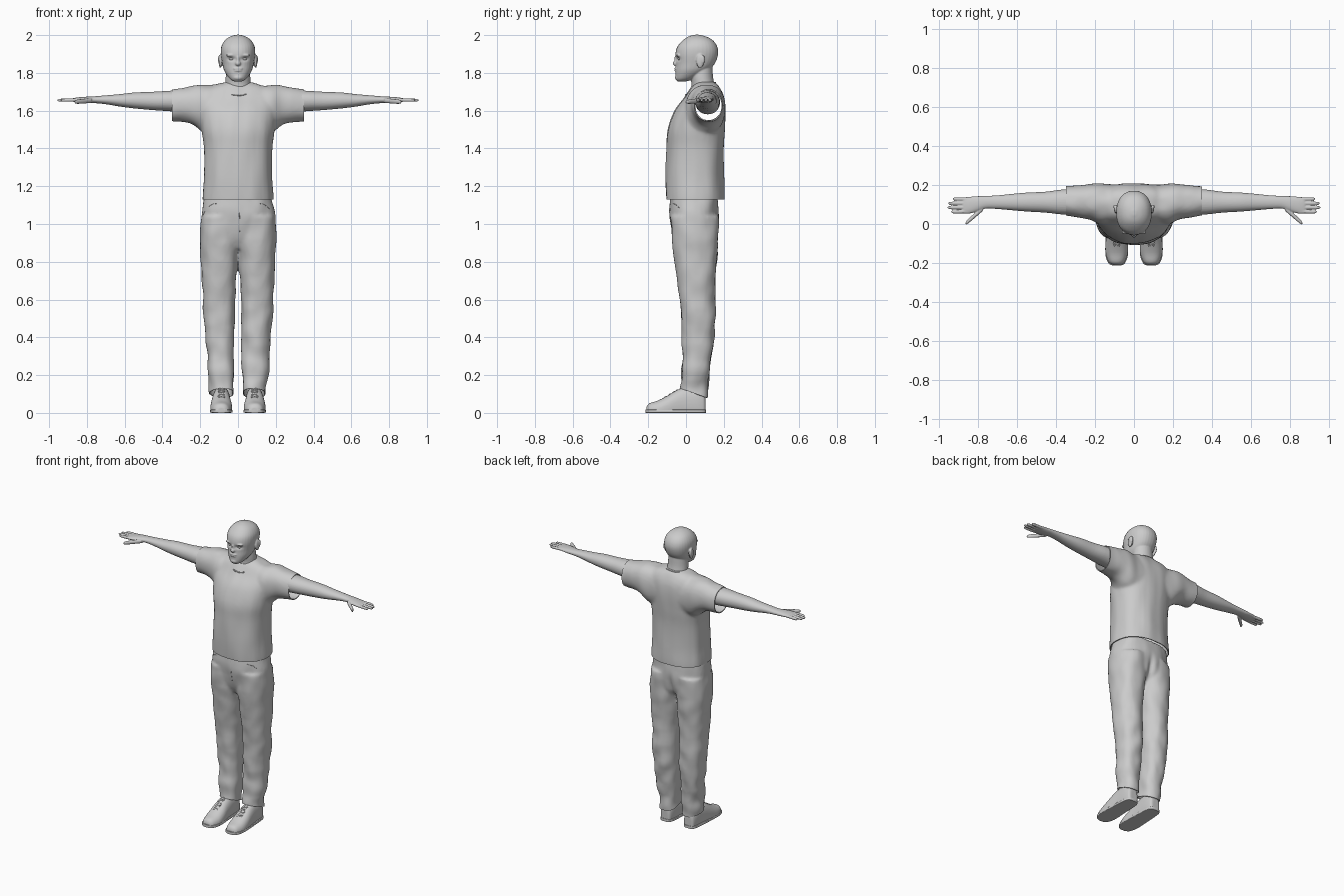
import bpy, bmesh, math
from mathutils import Vector, noise

if "Cube" in bpy.data.objects:
    bpy.data.objects.remove(bpy.data.objects["Cube"])

grey = bpy.data.materials.new("plain_grey")
grey.use_nodes = True
grey.diffuse_color = (0.6, 0.6, 0.6, 1)
grey.node_tree.nodes["Principled BSDF"].inputs["Base Color"].default_value = (0.6, 0.6, 0.6, 1)


def catmull(p, q, r, s, t):
    return [0.5 * (2*b + (c - a)*t + (2*a - 5*b + 4*c - d)*t*t + (3*b - a - 3*c + d)*t**3)
            for a, b, c, d in zip(p, q, r, s)]


def loft(bm, axis, rings, power=2.2, mirror=False, sides=32, steps=4):
    """Closed skin through rings of (position, low a, high a, low b, high b)."""
    smooth = []
    for i in range(len(rings) - 1):
        p, s = rings[max(i - 1, 0)], rings[min(i + 2, len(rings) - 1)]
        smooth += [catmull(p, rings[i], rings[i + 1], s, k / steps) for k in range(steps)]
    smooth.append(rings[-1])
    for side in ((1, -1) if mirror else (1,)):
        loops = []
        for t, a0, a1, b0, b1 in smooth:
            loop = []
            for k in range(sides):
                c, s = math.cos(math.tau * k / sides), math.sin(math.tau * k / sides)
                a = (a0 + a1)/2 + (a1 - a0)/2 * math.copysign(abs(c)**(2/power), c)
                b = (b0 + b1)/2 + (b1 - b0)/2 * math.copysign(abs(s)**(2/power), s)
                x, y, z = {"x": (t, a, b), "y": (a, t, b), "z": (a, b, t)}[axis]
                loop.append(bm.verts.new((x * side, y, z)))
            loops.append(loop)
        faces = [bm.faces.new(loops[0]), bm.faces.new(loops[-1])]
        for u, v in zip(loops, loops[1:]):
            faces += [bm.faces.new((u[k], u[k-1], v[k-1], v[k])) for k in range(sides)]
        bmesh.ops.recalc_face_normals(bm, faces=faces)


def blob(bm, centre, size, mirror=False):
    for side in ((1, -1) if mirror else (1,)):
        new = bmesh.ops.create_uvsphere(bm, u_segments=20, v_segments=12, radius=1)["verts"]
        for v in new:
            v.co = Vector((v.co.x*size[0] + centre[0]*side, v.co.y*size[1] + centre[1],
                           v.co.z*size[2] + centre[2]))


def bake(obj):
    graph = bpy.context.evaluated_depsgraph_get()
    mesh = bpy.data.meshes.new_from_object(obj.evaluated_get(graph))
    obj.modifiers.clear()
    obj.data = mesh


def finish(name, bm, voxel=0, relax=3, cuts=(), shape=None, thickness=0):
    """Blend the lofts into one skin, trim the openings and shade it."""
    mesh = bpy.data.meshes.new(name)
    bm.to_mesh(mesh)
    obj = bpy.data.objects.new(name, mesh)
    bpy.context.collection.objects.link(obj)
    if voxel:
        mod = obj.modifiers.new("blend", "REMESH")
        mod.mode, mod.voxel_size = "VOXEL", voxel
        mod = obj.modifiers.new("relax", "SMOOTH")
        mod.factor, mod.iterations = 0.5, relax
        bake(obj)
    bm.clear()
    bm.from_mesh(obj.data)
    bm.normal_update()
    if shape:
        moves = [shape(v.co, v.normal) for v in bm.verts]
        for v, move in zip(bm.verts, moves):
            v.co += move
    for point, normal in cuts:
        bmesh.ops.bisect_plane(bm, geom=bm.verts[:] + bm.edges[:] + bm.faces[:],
                               plane_co=point, plane_no=normal, clear_outer=True)
    bm.to_mesh(obj.data)
    bm.free()
    if thickness:
        obj.modifiers.new("cloth", "SOLIDIFY").thickness = thickness
        bake(obj)
    obj.data.materials.clear()
    obj.data.materials.append(grey)
    bpy.ops.object.select_all(action="DESELECT")
    obj.select_set(True)
    bpy.context.view_layer.objects.active = obj
    bpy.ops.object.shade_smooth_by_angle(angle=math.radians(50))
    return obj


def cord(name, points, radius, surface, closed=False):
    """Thin round cord laid onto a surface."""
    curve = bpy.data.curves.new(name, "CURVE")
    curve.dimensions, curve.bevel_depth, curve.bevel_resolution = "3D", radius, 1
    line = curve.splines.new("POLY")
    line.points.add(len(points) - 1)
    for target, p in zip(line.points, points):
        target.co = (*surface.closest_point_on_mesh(Vector(p))[1], 1)
    line.use_cyclic_u = closed
    curve.materials.append(grey)
    bpy.context.collection.objects.link(bpy.data.objects.new(name, curve))


def folds(amount, fx, fz):
    return lambda co, n: n * amount * noise.noise(Vector((co.x*fx, co.y*fx, co.z*fz)))


# Shirt: torso and sleeves, open at hem and cuffs
bm = bmesh.new()
torso = [(1.08, .187, -.1, .2), (1.14, .188, -.106, .204), (1.25, .18, -.108, .2),
         (1.4, .178, -.102, .2), (1.5, .19, -.095, .205), (1.6, .2, -.058, .207),
         (1.67, .2, -.01, .2), (1.715, .165, .02, .182), (1.745, .09, .045, .16),
         (1.755, .06, .06, .14)]
loft(bm, "z", [(z, -w, w, f, b) for z, w, f, b in torso], 2.4)
loft(bm, "x", [(.08, .0, .2, 1.46, 1.73), (.17, .0, .208, 1.48, 1.737), (.23, .02, .205, 1.52, 1.735),
               (.29, .035, .198, 1.54, 1.722), (.38, .045, .192, 1.542, 1.708)], 2.2, True)
shirt = finish("shirt", bm, .01, 6,
               [((.35, 0, 0), (1, 0, 0)), ((-.35, 0, 0), (-1, 0, 0)), ((0, 0, 1.13), (0, 0, -1))],
               folds(.006, 14, 4), .006)
ring = [math.tau * k / 48 for k in range(48)]
cord("collar", [(.082 * math.sin(a), .078 - .08 * math.cos(a), 1.717 - .035 * math.cos(a))
                for a in ring], .004, shirt, True)

# Trousers: legs and hips
bm = bmesh.new()
loft(bm, "z", [(.05, .022, .148, -.028, .11), (.13, .022, .15, -.03, .113), (.3, .02, .166, -.018, .137),
               (.5, .018, .18, -.026, .157), (.62, .014, .186, -.036, .152), (.8, .004, .196, -.06, .162),
               (.92, -.01, .202, -.075, .17), (1.04, -.01, .195, -.08, .172)], 2.3, True)
hips = [(.87, .06, -.03, .11), (.93, .17, -.065, .16), (1.0, .195, -.08, .172),
        (1.07, .193, -.086, .172), (1.15, .175, -.085, .17)]
loft(bm, "z", [(z, -w, w, f, b) for z, w, f, b in hips], 2.4)


def trouser_shape(co, n):
    seat = math.exp(-(co.x / .018)**2 - ((co.z - .95) / .08)**2) if co.y > .08 else 0
    crumple = .006 + .006 * max(0, 1 - co.z / .7)
    return n * (crumple * noise.noise(Vector((co.x*14, co.y*14, co.z*11))) - .018 * seat)


trousers = finish("trousers", bm, .01, 4, [((0, .04, .105), (0, -.35, -1))], trouser_shape, .005)
cord("fly_seam", [(.008, -.1, .95 + .02 * k) for k in range(9)], .0015, trousers)
for side in (1, -1):
    cord("pocket_seam", [(side * (.12 + .011*k), -.08 + .012*k, 1.11 - .0018*k*k) for k in range(7)],
         .0015, trousers)

# Head and neck
bm = bmesh.new()
skull = [(1.755, .022, -.045, .0), (1.77, .045, -.054, .045), (1.81, .072, -.055, .115),
         (1.85, .083, -.053, .153), (1.9, .091, -.056, .17), (1.94, .088, -.045, .165),
         (1.972, .07, -.017, .143), (1.992, .042, .012, .108), (2.002, .01, .045, .07)]
loft(bm, "z", [(z, -w, w, f, b) for z, w, f, b in skull], 2.2)
loft(bm, "z", [(1.64, -.08, .08, .02, .17), (1.73, -.069, .069, .03, .152),
               (1.78, -.065, .065, .025, .143), (1.84, -.06, .06, .03, .14)], 2)
blob(bm, (0, -.054, 1.85), (.015, .016, .014))
blob(bm, (0, -.052, 1.868), (.009, .011, .026))
blob(bm, (0, -.053, 1.823), (.026, .008, .005))
blob(bm, (0, -.052, 1.812), (.022, .009, .005))
blob(bm, (0, -.045, 1.775), (.025, .014, .014))
blob(bm, (.036, -.042, 1.893), (.028, .012, .008), True)
blob(bm, (.093, .075, 1.862), (.009, .021, .037), True)
blob(bm, (.097, .088, 1.87), (.009, .012, .026), True)


def face_shape(co, n):
    d = ((abs(co.x) - .034) / .02)**2 + ((co.z - 1.874) / .011)**2
    return Vector((0, .011 * math.exp(-d) if co.y < 0 else 0, 0))


finish("head", bm, .004, 3, (), face_shape)
bm = bmesh.new()
blob(bm, (.034, -.03, 1.874), (.014, .014, .009), True)
finish("eyes", bm)

# Arms with hands
bm = bmesh.new()
loft(bm, "x", [(.2, .05, .18, 1.58, 1.71), (.35, .048, .178, 1.596, 1.706), (.45, .058, .166, 1.603, 1.7),
               (.55, .064, .161, 1.612, 1.696), (.62, .07, .155, 1.621, 1.688),
               (.7, .077, .147, 1.634, 1.681), (.76, .079, .144, 1.64, 1.676),
               (.8, .066, .143, 1.641, 1.674), (.84, .054, .14, 1.644, 1.671),
               (.87, .053, .137, 1.647, 1.667), (.88, .06, .13, 1.65, 1.663)], 2.1, True)


def digit(x0, x1, y0, y1, z0, z1, r):
    spots = [(0, 1), (.5, 1), (.85, .9), (.96, .65), (1, .2)]
    loft(bm, "x", [(x0 + (x1 - x0)*t, y0 + (y1 - y0)*t - r*s, y0 + (y1 - y0)*t + r*s,
                    z0 + (z1 - z0)*t - r*s, z0 + (z1 - z0)*t + r*s) for t, s in spots], 2, True, 14)


for y, tip in ((.064, .938), (.085, .957), (.106, .953), (.127, .93)):
    digit(.85, tip, y, y * 1.06 - .006, 1.657, 1.655, .0092)
digit(.775, .865, .08, .002, 1.654, 1.646, .013)
finish("arms", bm, .0035, 3)

# Shoes, soles and laces
bm = bmesh.new()
loft(bm, "y", [(-.21, .068, .108, -.01, .03), (-.195, .048, .13, -.03, .05), (-.15, .032, .145, -.04, .065),
               (-.1, .031, .146, -.04, .09), (-.05, .037, .141, -.04, .12), (0, .04, .136, -.04, .138),
               (.06, .044, .132, -.04, .138), (.095, .052, .124, -.04, .115),
               (.103, .065, .112, -.02, .08)], 2.3, True)
shoes = finish("shoes", bm, .005, 3, [((0, 0, .006), (0, 0, -1))])
bm = bmesh.new()
loft(bm, "y", [(-.214, .07, .106, 0, .018), (-.2, .046, .132, 0, .018), (-.15, .03, .147, 0, .018),
               (-.05, .034, .144, 0, .018), (.06, .04, .136, 0, .018), (.095, .05, .126, 0, .018),
               (.106, .066, .11, 0, .018)], 7, True)
finish("soles", bm)
for side in (1, -1):
    for k in range(5):
        y, z = -.115 + .02 * k, .1 + .013 * k
        for lean in (-1, 1):
            cord("lace", [(side * (.088 + .0055*j), y + lean * .0022*j, z) for j in range(-4, 5)],
                 .0028, shoes)
